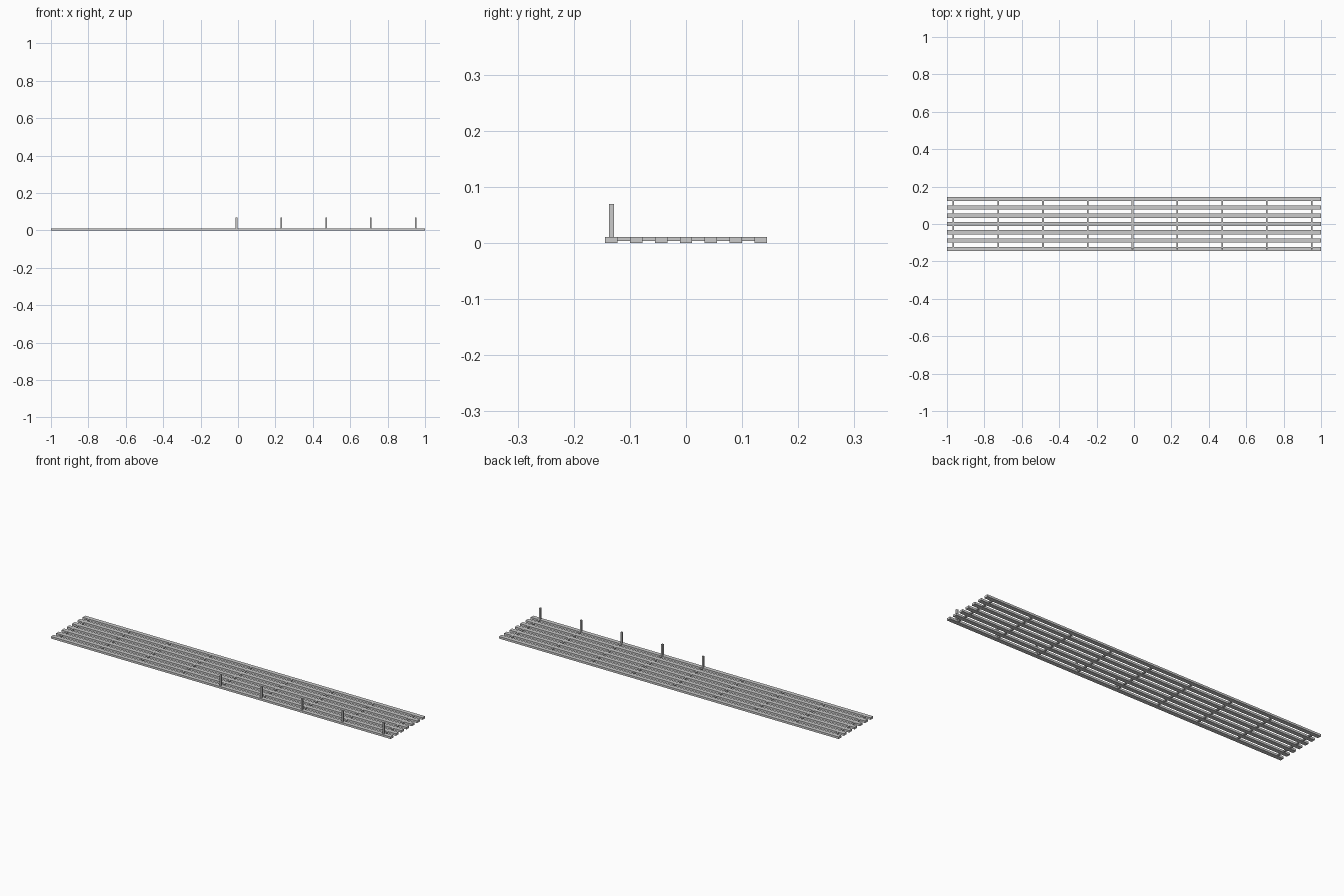
import bpy

if "Cube" in bpy.data.objects:
    bpy.data.objects.remove(bpy.data.objects["Cube"])

SLAT_W, SLAT_H, PITCH = 0.0222, 0.011, 0.0445
BAR_X = [-0.966 + 0.2395 * i for i in range(9)]


def box(name, size, loc):
    bpy.ops.mesh.primitive_cube_add(size=1, location=loc)
    ob = bpy.context.object
    ob.name = name
    ob.scale = size
    bpy.ops.object.transform_apply(location=False, rotation=False, scale=True)
    return ob


# long slats
for i in range(7):
    box(f"slat_{i + 1}", (2.0, SLAT_W, SLAT_H), (0, (i - 3) * PITCH, SLAT_H / 2))

# cross bars filling the gaps between neighbouring slats
for j, x in enumerate(BAR_X):
    for i in range(6):
        box(f"cross_bar_{j + 1}_{i + 1}", (0.009, PITCH - SLAT_W, 0.0075),
            (x, (i - 2.5) * PITCH, 0.00705))

# upright pegs on the front slat, right half only
for j, x in enumerate(BAR_X[4:]):
    box(f"peg_{j + 1}", (0.009, 0.009, 0.060), (x, -0.1328, 0.0400))
